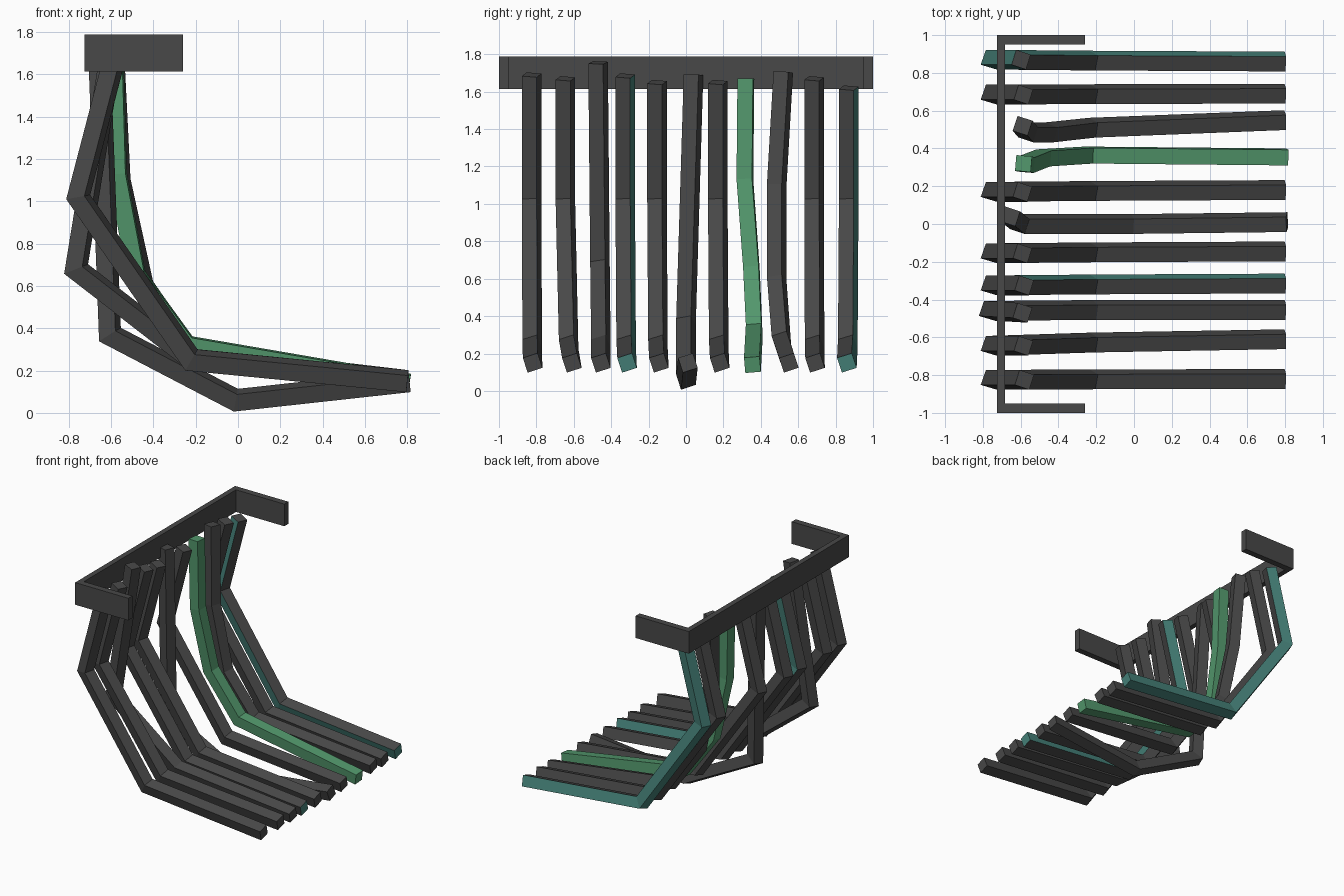
import bpy, bmesh, math
from mathutils import Vector

if "Cube" in bpy.data.objects:
    bpy.data.objects.remove(bpy.data.objects["Cube"])


def material(name, rgb):
    m = bpy.data.materials.new(name)
    m.diffuse_color = (*rgb, 1)
    m.use_nodes = True
    m.node_tree.nodes["Principled BSDF"].inputs["Base Color"].default_value = m.diffuse_color
    return m


DARK = material("charcoal", (0.065, 0.065, 0.065))
GREEN = material("green", (0.085, 0.31, 0.15))
TEAL = material("teal", (0.06, 0.22, 0.19))


def finish(name, bm, mats):
    bmesh.ops.recalc_face_normals(bm, faces=bm.faces)
    me = bpy.data.meshes.new(name)
    bm.to_mesh(me)
    bm.free()
    for m in mats:
        me.materials.append(m)
    ob = bpy.data.objects.new(name, me)
    bpy.context.collection.objects.link(ob)


def slat(name, path, mats, accent=(), size=0.083, tilt=18):
    """Mitred square tube; sides listed in accent (0 bottom, 1 +y, 2 top, 3 -y, 4 end) use the second colour."""
    pts = [Vector(p) for p in path]
    dirs = [(b - a).normalized() for a, b in zip(pts, pts[1:])]
    bm = bmesh.new()
    rings = []
    for i, p in enumerate(pts):
        d0, d1 = dirs[max(i - 1, 0)], dirs[min(i, len(dirs) - 1)]
        t = (d0 + d1).normalized()
        side = (Vector((0, 1, 0)) - t * t.y).normalized()
        up = t.cross(side)                      # towards the seat side
        stretch = 1 / max(t.dot(d0), 0.5)       # keep thickness at the mitre
        ring = []
        for k in range(4):
            a = math.radians(tilt - 135 + 90 * k)
            r = size / math.sqrt(2)
            ring.append(bm.verts.new(p + side * r * math.cos(a) + up * r * math.sin(a) * stretch))
        rings.append(ring)
    for a, b in zip(rings, rings[1:]):
        for k in range(4):
            f = bm.faces.new((a[k], a[(k + 1) % 4], b[(k + 1) % 4], b[k]))
            f.material_index = int(k in accent)
    bm.faces.new(rings[0])
    f = bm.faces.new(rings[-1])
    f.material_index = int(4 in accent)
    finish(name, bm, mats)


# U-shaped top rail with two short arms
bm = bmesh.new()
outline = [(-0.725, -1), (-0.26, -1), (-0.26, -0.95), (-0.683, -0.95),
           (-0.683, 0.95), (-0.26, 0.95), (-0.26, 1), (-0.725, 1)]
base = bm.faces.new([bm.verts.new((x, y, 1.613)) for x, y in outline])
ext = bmesh.ops.extrude_face_region(bm, geom=[base])
bmesh.ops.translate(bm, vec=(0, 0, 0.175),
                    verts=[v for v in ext["geom"] if isinstance(v, bmesh.types.BMVert)])
finish("top_rail", bm, [DARK])

# Regular slats: y at top, y at end, top height, accent sides
regular = [(-0.825, -0.82, 1.69, ()), (-0.645, -0.61, 1.67, ()),
           (-0.325, -0.315, 1.685, (1, 4)), (-0.155, -0.145, 1.65, ()),
           (0.17, 0.18, 1.65, ()), (0.685, 0.69, 1.67, ()),
           (0.87, 0.86, 1.62, (0, 1, 3, 4))]
for i, (yt, ye, zt, accent) in enumerate(regular):
    xt = -0.59 + (zt - 1.65) * 0.25
    slat(f"slat_{i + 1}",
         [(xt, yt, zt), (-0.755, yt, 1.02), (-0.22, (yt + ye) / 2, 0.25), (0.8, ye, 0.15)],
         [DARK, TEAL], accent)

# Slats with their own bends
slat("low_knee_slat", [(-0.59, -0.47, 1.755), (-0.765, -0.46, 0.68), (-0.21, -0.455, 0.25),
                       (0.8, -0.455, 0.15)], [DARK])
slat("deep_slat", [(-0.655, 0.04, 1.69), (-0.605, 0.0, 0.37), (-0.01, 0.0, 0.06),
                   (0.81, 0.01, 0.15)], [DARK])
slat("straight_slat", [(-0.59, 0.52, 1.705), (-0.56, 0.485, 1.1), (-0.45, 0.485, 0.6),
                       (-0.22, 0.51, 0.27), (0.8, 0.55, 0.15)], [DARK])
slat("green_slat", [(-0.585, 0.32, 1.67), (-0.57, 0.315, 1.13), (-0.48, 0.35, 0.65),
                    (-0.24, 0.365, 0.32), (0.81, 0.355, 0.14)], [GREEN], tilt=5)
